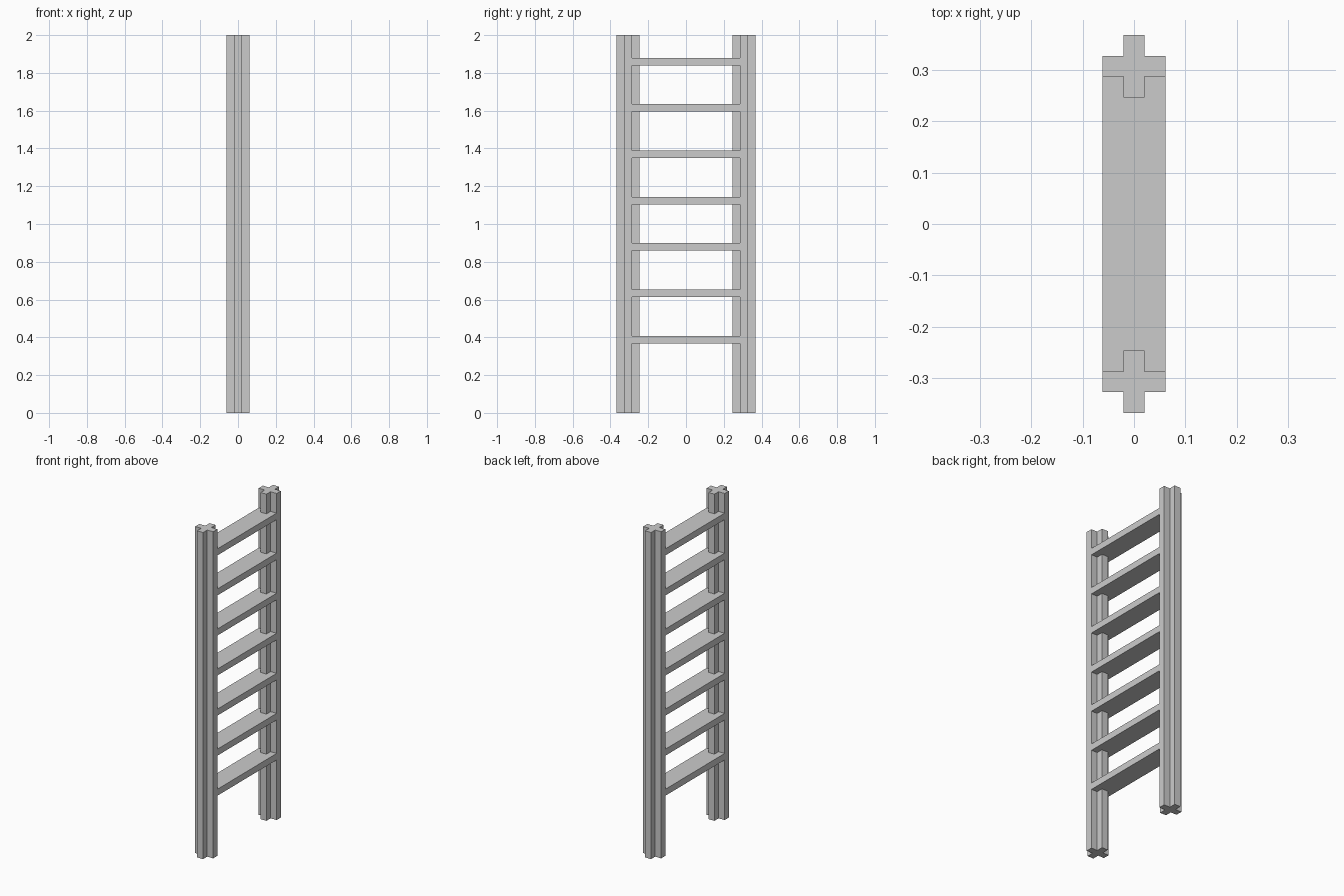
import bpy, bmesh

if "Cube" in bpy.data.objects:
    bpy.data.objects.remove(bpy.data.objects["Cube"])

H = 2.0          # post height
R = 0.061        # half width of the cross profile
A = 0.0203       # half thickness of each cross arm
POST_Y = 0.307   # post centre distance from the middle
RUNGS, FIRST_Z, PITCH, THICK = 7, 0.388, 0.2453, 0.04


def prism(name, outline, z0, z1):
    """Extrude a flat outline from z0 up to z1."""
    bm = bmesh.new()
    face = bm.faces.new([bm.verts.new((x, y, z0)) for x, y in outline])
    ext = bmesh.ops.extrude_face_region(bm, geom=[face])["geom"]
    bmesh.ops.translate(bm, vec=(0, 0, z1 - z0),
                        verts=[g for g in ext if isinstance(g, bmesh.types.BMVert)])
    bmesh.ops.recalc_face_normals(bm, faces=bm.faces)
    mesh = bpy.data.meshes.new(name)
    bm.to_mesh(mesh)
    bm.free()
    obj = bpy.data.objects.new(name, mesh)
    bpy.context.collection.objects.link(obj)
    return obj


# Side posts with a cross-shaped section
cross = [(R, -A), (R, A), (A, A), (A, R), (-A, R), (-A, A),
         (-R, A), (-R, -A), (-A, -A), (-A, -R), (A, -R), (A, -A)]
for side, label in ((-1, "front_post"), (1, "back_post")):
    prism(label, [(x, y + side * POST_Y) for x, y in cross], 0, H)

# Flat rungs butting against the side arms of both posts
L = POST_Y - A
step = [(-R, -L), (R, -L), (R, L), (-R, L)]
for i in range(RUNGS):
    z = FIRST_Z + i * PITCH
    prism(f"rung_{i + 1}", step, z - THICK / 2, z + THICK / 2)
